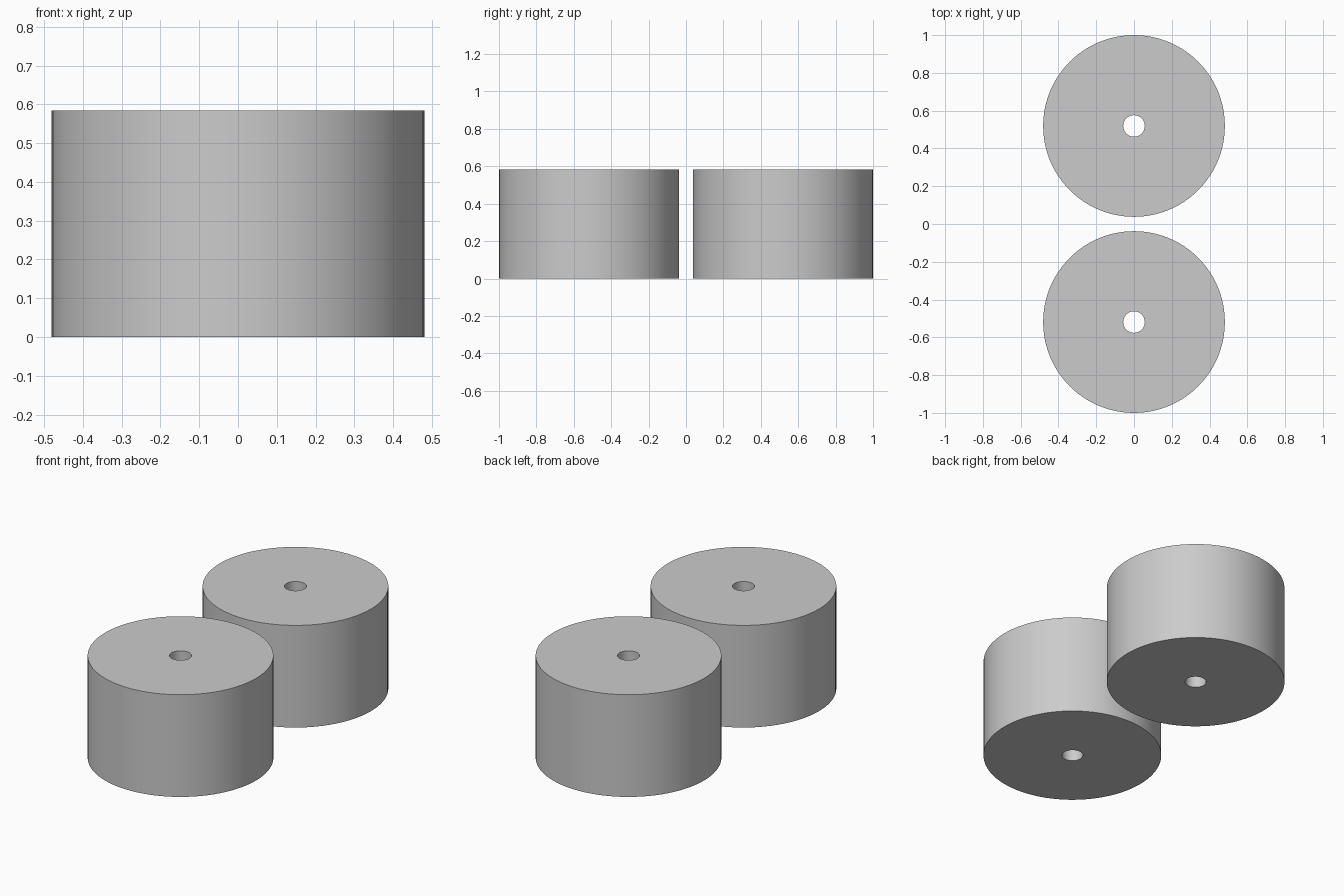
import bpy, bmesh, math

if "Cube" in bpy.data.objects:
    bpy.data.objects.remove(bpy.data.objects["Cube"])

OUTER, BORE, HEIGHT, OFFSET, SIDES = 0.481, 0.057, 0.584, 0.519, 96

grey = bpy.data.materials.new("light_grey")
grey.diffuse_color = (0.6, 0.6, 0.6, 1)
grey.use_nodes = True
grey.node_tree.nodes["Principled BSDF"].inputs["Base Color"].default_value = grey.diffuse_color


def bored_cylinder(name, y):
    """Solid cylinder with a through hole, swept from a closed rectangular profile."""
    bm = bmesh.new()
    profile = [(BORE, 0), (OUTER, 0), (OUTER, HEIGHT), (BORE, HEIGHT)]
    rings = []
    for i in range(SIDES):
        a = 2 * math.pi * i / SIDES
        rings.append([bm.verts.new((r * math.cos(a), r * math.sin(a), z))
                      for r, z in profile])
    for i in range(SIDES):
        here, nxt = rings[i], rings[(i + 1) % SIDES]
        for k in range(4):
            j = (k + 1) % 4
            bm.faces.new((here[k], nxt[k], nxt[j], here[j]))
    bmesh.ops.recalc_face_normals(bm, faces=bm.faces)
    mesh = bpy.data.meshes.new(name)
    bm.to_mesh(mesh)
    bm.free()
    mesh.materials.append(grey)
    obj = bpy.data.objects.new(name, mesh)
    obj.location.y = y
    bpy.context.collection.objects.link(obj)
    # Smooth walls, sharp rims
    bpy.ops.object.select_all(action='DESELECT')
    obj.select_set(True)
    bpy.context.view_layer.objects.active = obj
    bpy.ops.object.shade_smooth_by_angle(angle=math.radians(30))


# Two matching rollers, front and back
bored_cylinder("front_roller", -OFFSET)
bored_cylinder("back_roller", OFFSET)
